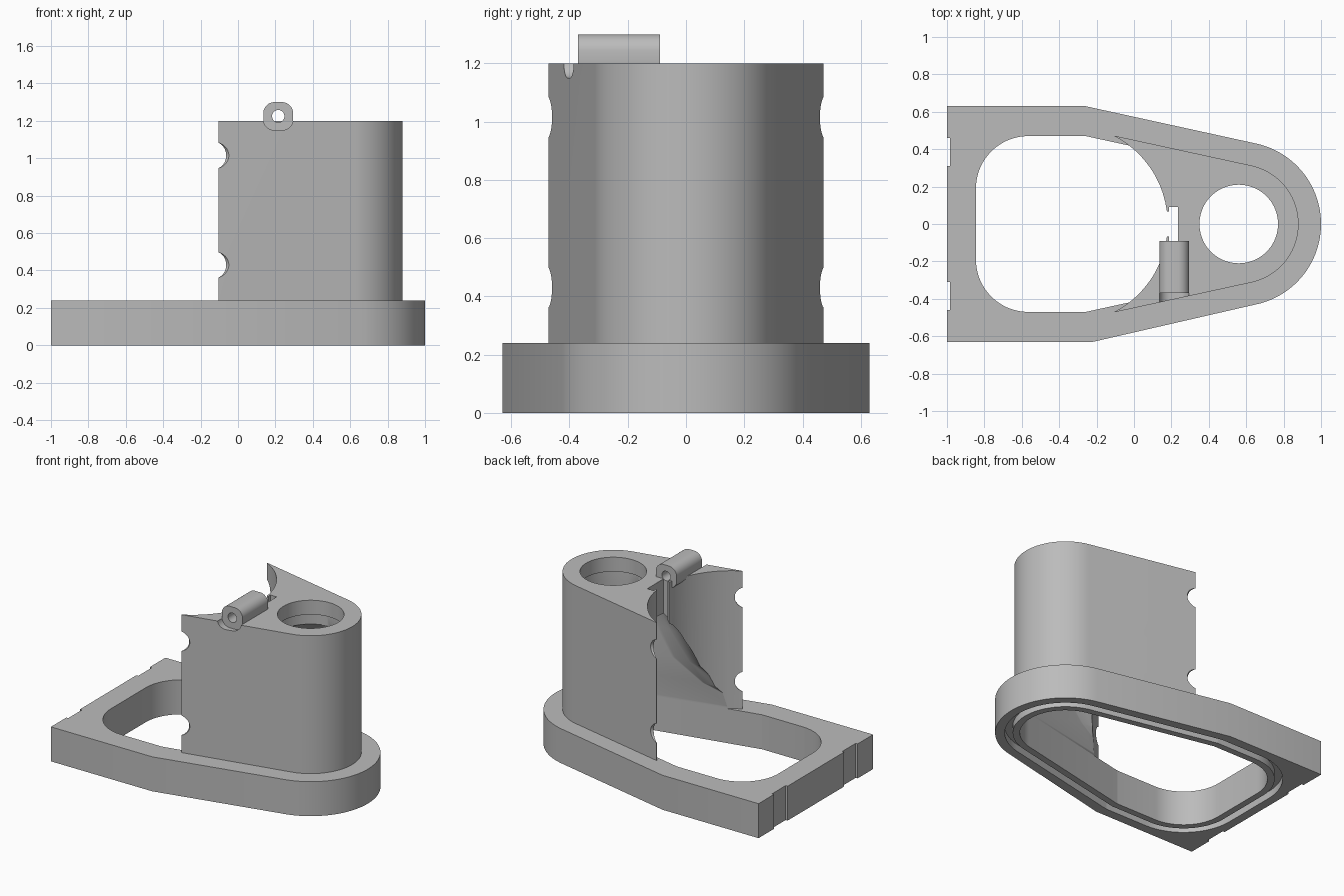
import bpy, bmesh
from math import sin, cos, tau, pi, radians
from mathutils import Matrix

if "Cube" in bpy.data.objects:
    bpy.data.objects.remove(bpy.data.objects["Cube"])

grey = bpy.data.materials.new("plain grey")
grey.use_nodes = True
colour = (0.5, 0.5, 0.5, 1)
grey.diffuse_color = colour
grey.node_tree.nodes["Principled BSDF"].inputs["Base Color"].default_value = colour


def outline(circles, n=96):
    """Convex outline wrapped around circles given as (x, y, radius)."""
    pts = []
    for i in range(n):
        c, s = cos(tau * (i + 0.5) / n), sin(tau * (i + 0.5) / n)
        x, y, r = max(circles, key=lambda k: k[0] * c + k[1] * s + k[2])
        pts.append((x + r * c, y + r * s))
    return pts


def loft(name, sections, matrix=None):
    """Solid through outlines of equal length, given as (z, points)."""
    bm = bmesh.new()
    rings = [[bm.verts.new((x, y, z)) for x, y in pts] for z, pts in sections]
    n = len(rings[0])
    for a, b in zip(rings, rings[1:]):
        for i in range(n):
            j = (i + 1) % n
            bm.faces.new((a[i], a[j], b[j], b[i]))
    bm.faces.new(rings[0][::-1])
    bm.faces.new(rings[-1])
    bmesh.ops.remove_doubles(bm, verts=bm.verts, dist=1e-5)
    if matrix:
        bm.transform(matrix)
    bmesh.ops.recalc_face_normals(bm, faces=bm.faces)
    mesh = bpy.data.meshes.new(name)
    bm.to_mesh(mesh)
    bm.free()
    mesh.materials.append(grey)
    ob = bpy.data.objects.new(name, mesh)
    bpy.context.collection.objects.link(ob)
    return ob


def prism(name, circles, z0, z1, matrix=None, n=96):
    pts = outline(circles, n)
    return loft(name, [(z0, pts), (z1, pts)], matrix)


def box(name, x0, x1, y0, y1, z0, z1):
    pts = [(x0, y0), (x1, y0), (x1, y1), (x0, y1)]
    return loft(name, [(z0, pts), (z1, pts)])


def cut(ob, cutter):
    cutter.hide_render = True
    mod = ob.modifiers.new("cut", 'BOOLEAN')
    mod.operation, mod.solver, mod.object = 'DIFFERENCE', 'EXACT', cutter
    bpy.ops.object.select_all(action='DESELECT')
    bpy.context.view_layer.objects.active = ob
    ob.select_set(True)
    bpy.ops.object.modifier_apply(modifier=mod.name)
    bpy.data.objects.remove(cutter)


def both(x, y, r):
    return [(x, y, r), (x, -y, r)]


def grow(circles, d):
    return [(x, y, r + d) for x, y, r in circles]


CX = 0.56          # centre of the round end
BASE_TOP, TOP = 0.24, 1.2
opening = both(-0.565, 0.19, 0.28) + both(-0.26, 0.45, 0.02) + [(CX, 0, 0.285)]

# Base flange with through opening
base = prism("base_flange", both(-1, 0.63, 0) + [(-0.26, 0.63, 0), (-0.22, -0.63, 0), (CX, 0, 0.44)],
             0, BASE_TOP, n=128)
cut(base, prism("opening_cutter", opening, -0.1, 0.4))

# Seal groove on the underside
groove = prism("groove_cutter", grow(opening, 0.095), -0.05, 0.05)
cut(groove, prism("groove_core", grow(opening, 0.045), -0.1, 0.1))
cut(base, groove)

# Shallow notches in the square end
for side in (-1, 1):
    y0, y1 = sorted((side * 0.31, side * 0.46))
    cut(base, box("notch_cutter", -1.1, -0.985, y0, y1, -0.1, 0.4))

# Tower with concave inner side
tower = prism("tower", both(-0.105, 0.472, 0) + [(CX, 0, 0.32)], BASE_TOP, TOP, n=128)
cut(tower, prism("bowl_cutter", [(-0.35, 0, 0.53)], 0, 1.5, n=128))

# Funnel cavity that narrows from the opening to the round port
sections = []
for z, s in ((0.2, 0), (0.25, 0), (0.4, 0.45), (0.55, 0.68), (0.75, 0.8), (0.93, 0.88), (1.02, 1), (1.1, 1)):
    ring = [(x + (CX - x) * s, y * (1 - s), r + (0.24 - r) * s) for x, y, r in opening]
    sections.append((z, outline(ring)))
cut(tower, loft("funnel_cutter", sections))
cut(tower, prism("port_cutter", [(CX, 0, 0.21)], 0.9, 1.4))

# Slot behind the hinge
cut(tower, box("slot_cutter", 0.187, 0.235, -0.09, 0.09, 0.6, 1.4))
cut(tower, box("slot_mouth_cutter", 0.1, 0.2, -0.066, 0.066, 0.6, 1.4))

# Round bites along the thin vertical edges
for side in (-1, 1):
    for z in (0.43, 1.015):
        place = (Matrix.Translation((-0.121, side * 0.491, z))
                 @ Matrix.Rotation(side * pi / 4, 4, 'Z') @ Matrix.Rotation(pi / 2, 4, 'Y'))
        cut(tower, prism("bite_cutter", [(0, 0, 0.073)], -0.2, 0.2, place, 32))

# Hinge knuckle with pin hole, lying along y
along_y = Matrix.Translation((0.215, 0, 1.225)) @ Matrix.Rotation(pi / 2, 4, 'X')
rounded = both(-0.02, 0.015, 0.06) + both(0.02, 0.015, 0.06)
cut(tower, prism("recess_cutter", rounded, 0.37, 0.7, along_y, 48))
cut(tower, prism("pin_cutter", [(0, 0, 0.033)], 0, 0.7, along_y, 32))
knuckle = prism("hinge_knuckle", rounded, 0.09, 0.37, along_y, 48)
cut(knuckle, prism("pin_cutter", [(0, 0, 0.033)], 0, 0.7, along_y, 32))

# Smooth curved walls, keep edges sharp
for ob in (base, tower, knuckle):
    bpy.ops.object.select_all(action='DESELECT')
    bpy.context.view_layer.objects.active = ob
    ob.select_set(True)
    bpy.ops.object.shade_smooth_by_angle(angle=radians(25))
